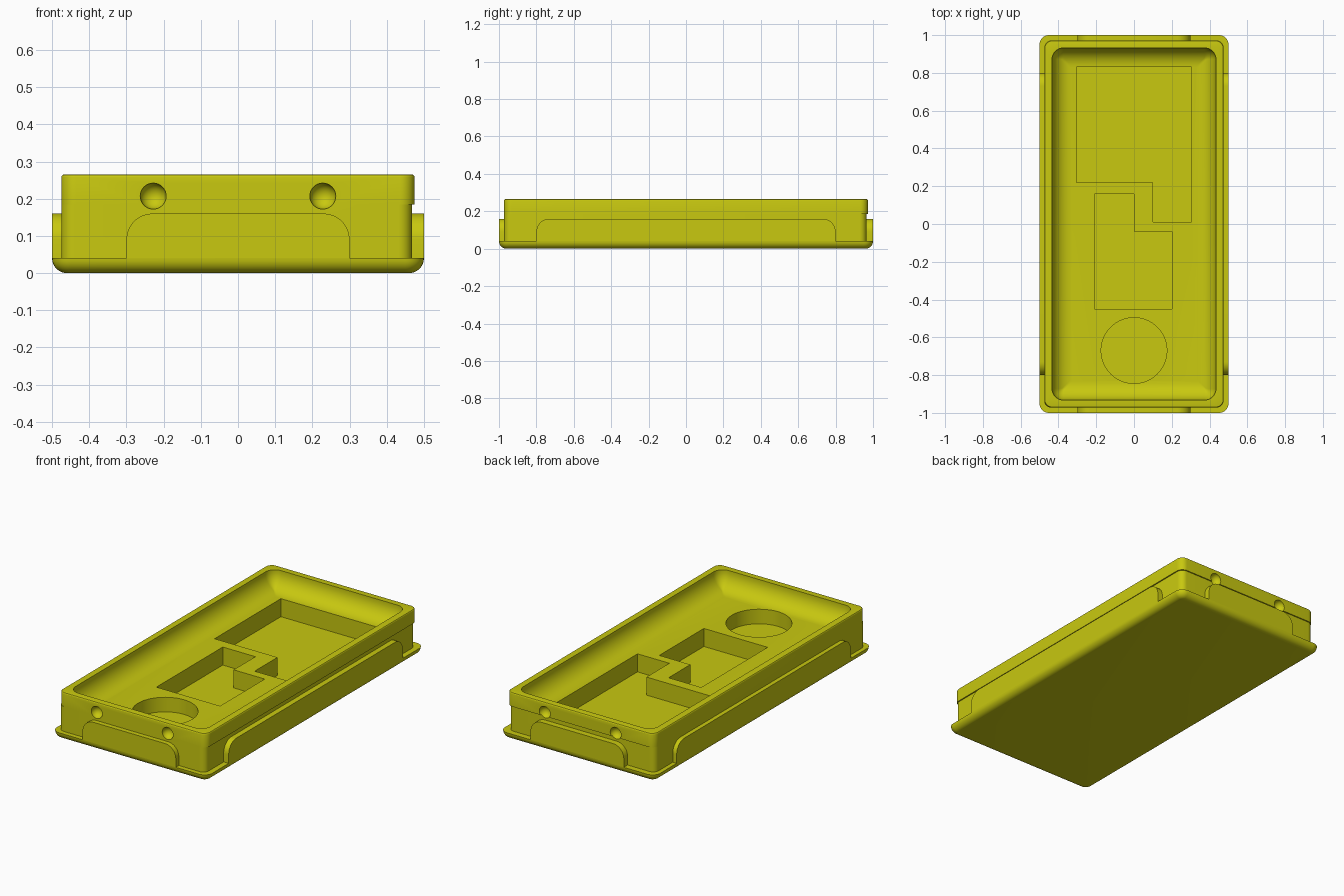
import bpy, bmesh, math

if "Cube" in bpy.data.objects:
    bpy.data.objects.remove(bpy.data.objects["Cube"])

yellow = bpy.data.materials.new("yellow")
yellow.diffuse_color = (0.58, 0.58, 0.005, 1)
yellow.use_nodes = True
yellow.node_tree.nodes["Principled BSDF"].inputs["Base Color"].default_value = yellow.diffuse_color


def make_object(name, bm):
    bmesh.ops.recalc_face_normals(bm, faces=bm.faces)
    me = bpy.data.meshes.new(name)
    bm.to_mesh(me)
    bm.free()
    me.materials.append(yellow)
    ob = bpy.data.objects.new(name, me)
    bpy.context.collection.objects.link(ob)
    return ob


def smooth(ob):
    bpy.ops.object.select_all(action='DESELECT')
    ob.select_set(True)
    bpy.context.view_layer.objects.active = ob
    bpy.ops.object.shade_smooth_by_angle(angle=math.radians(30))


def ring(x0, x1, y0, y1, r, z, n=8):
    """Rounded rectangle outline at height z."""
    pts = []
    corners = [(x1 - r, y1 - r), (x0 + r, y1 - r), (x0 + r, y0 + r), (x1 - r, y0 + r)]
    for k, (cx, cy) in enumerate(corners):
        for i in range(n + 1):
            a = math.pi / 2 * (k + i / n)
            pts.append((cx + r * math.cos(a), cy + r * math.sin(a), z))
    return pts


def box_ring(hx, hy, r, z):
    return ring(-hx, hx, -hy, hy, r, z)


def loft(name, rings):
    """Skin a stack of outlines and cap both ends."""
    bm = bmesh.new()
    rows = [[bm.verts.new(p) for p in pts] for pts in rings]
    n = len(rows[0])
    for a, b in zip(rows, rows[1:]):
        for i in range(n):
            j = (i + 1) % n
            bm.faces.new((a[i], a[j], b[j], b[i]))
    bm.faces.new(rows[0][::-1])
    bm.faces.new(rows[-1])
    return make_object(name, bm)


def prism(name, outline, z0, z1):
    return loft(name, [[(x, y, z) for x, y in outline] for z in (z0, z1)])


# Tray: rounded base plate, walls with a slight lip, and a filleted basin
TOP, PLATE, FLOOR, LIP = 0.265, 0.04, 0.16, 0.185
HX, HY = 0.475, 0.972
rings = []
for i in range(9):
    a = math.pi / 2 * i / 8
    d = PLATE * (1 - math.sin(a))
    rings.append(box_ring(0.5 - d, 1 - d, 0.05 - d, PLATE * (1 - math.cos(a))))
for z in (PLATE, LIP):
    rings.append(ring(-HX, HX - 0.007, -HY, HY - 0.007, 0.036, z))
rings.append(box_ring(HX, HY, 0.04, LIP))
for i in range(4):
    a = math.pi / 2 * i / 3
    d = 0.007 * (1 - math.cos(a))
    rings.append(box_ring(HX - d, HY - d, 0.04 - d, TOP - 0.007 + 0.007 * math.sin(a)))
rings.append(box_ring(0.434, 0.932, 0.06, TOP))
R = 0.1
for i in range(11):
    a = math.pi / 2 * i / 10
    d = R * (1 - math.cos(a))
    rings.append(box_ring(0.434 - d, 0.932 - d, max(0.06 - d, 0.008),
                          FLOOR + R * (1 - math.sin(a))))
tray = loft("tray", rings)

# Cutters: two stepped pockets, a round pocket and four dimples
big = [(-0.305, 0.83), (0.305, 0.83), (0.305, 0.01), (0.10, 0.01), (0.10, 0.22), (-0.305, 0.22)]
small = [(-0.21, 0.16), (0, 0.16), (0, -0.04), (0.2, -0.04), (0.2, -0.45), (-0.21, -0.45)]
disc = [(0.174 * math.cos(math.tau * i / 64), -0.67 + 0.174 * math.sin(math.tau * i / 64))
        for i in range(64)]
cutters = [prism("large_pocket_cutter", big, 0.055, 0.2),
           prism("small_pocket_cutter", small, 0.055, 0.2),
           prism("round_pocket_cutter", disc, 0.075, 0.2)]
for sx in (-1, 1):
    for sy in (-1, 1):
        bm = bmesh.new()
        bmesh.ops.create_uvsphere(bm, u_segments=32, v_segments=16, radius=0.035)
        bmesh.ops.translate(bm, verts=bm.verts, vec=(sx * 0.228, sy * HY, 0.207))
        cutters.append(make_object("dimple_cutter", bm))
for c in cutters:
    m = tray.modifiers.new(c.name, 'BOOLEAN')
    m.operation, m.solver, m.object = 'DIFFERENCE', 'EXACT', c
dg = bpy.context.evaluated_depsgraph_get()
cut_mesh = bpy.data.meshes.new_from_object(tray.evaluated_get(dg))
tray.modifiers.clear()
tray.data = cut_mesh
for c in cutters:
    bpy.data.objects.remove(c)
smooth(tray)


# Raised pads with rounded upper corners on all four sides
def pad(name, half, depth0, depth1, along_x):
    r, top = 0.07, 0.16
    prof = [(-half, PLATE), (half, PLATE)]
    for cx, start in ((half - r, 0), (r - half, math.pi / 2)):
        for i in range(13):
            a = start + math.pi / 2 * i / 12
            prof.append((cx + r * math.cos(a), top - r + r * math.sin(a)))
    rows = [[(u, d, z) if along_x else (d, u, z) for u, z in prof]
            for d in (depth0, depth1)]
    smooth(loft(name, rows))


for s, side in ((-1, "front"), (1, "back")):
    pad(side + "_pad", 0.3, s * 0.95, s * 1.0, True)
for s, side in ((-1, "left"), (1, "right")):
    pad(side + "_pad", 0.8, s * 0.45, s * 0.5, False)
